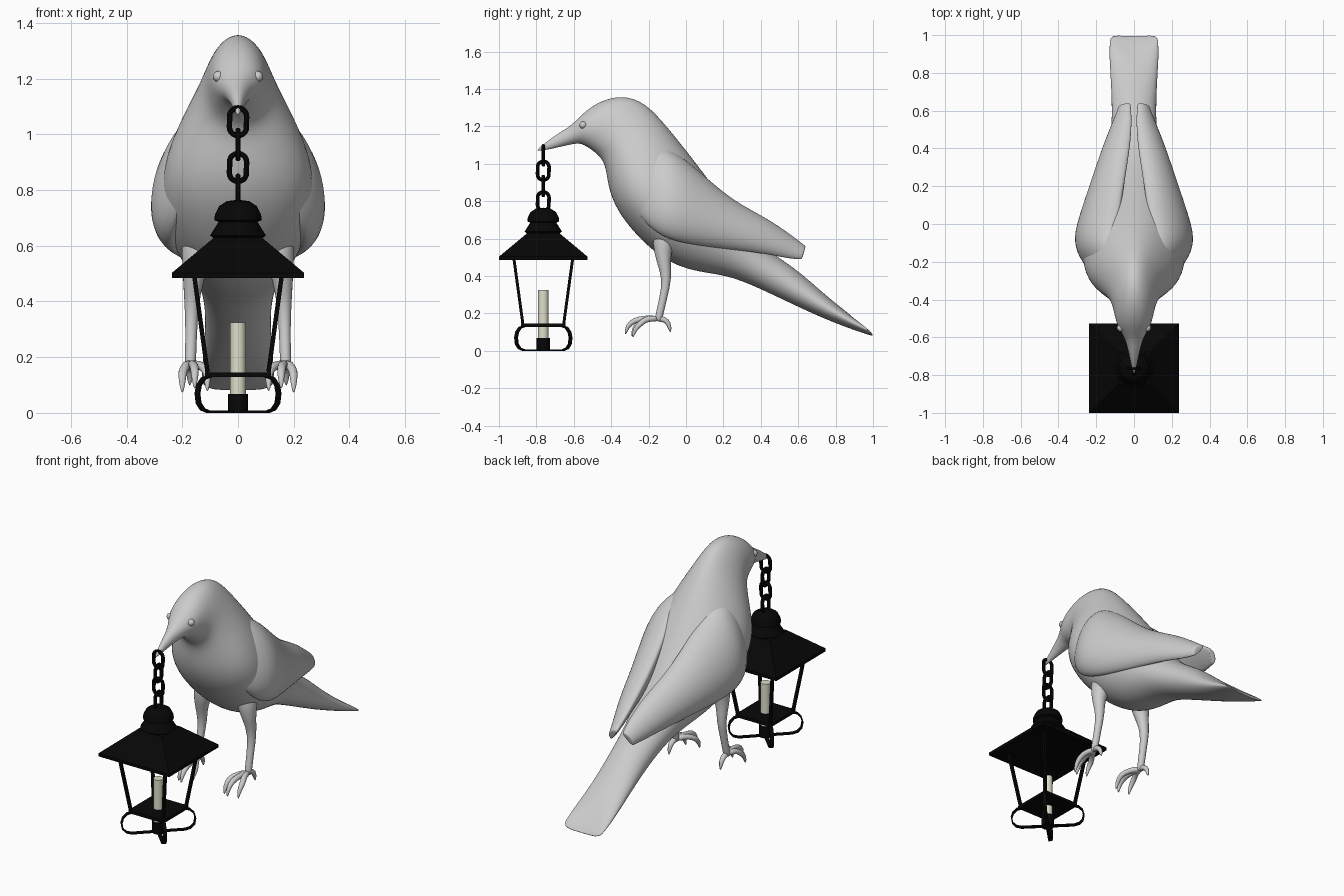
import bpy, bmesh, math
from mathutils import Vector as V

if "Cube" in bpy.data.objects:
    bpy.data.objects.remove(bpy.data.objects["Cube"])

TAU = 2 * math.pi


def material(name, rgb):
    m = bpy.data.materials.new(name)
    m.diffuse_color = (*rgb, 1)
    m.use_nodes = True
    m.node_tree.nodes["Principled BSDF"].inputs["Base Color"].default_value = m.diffuse_color
    return m


BLACK = material("black_iron", (0.002, 0.002, 0.002))
WAX = material("wax", (0.75, 0.74, 0.6))


def loft(name, rings, mat=None, level=0, mirror=False, closed=False, angle=35):
    """Skin a list of point rings; cap the ends unless the loft is a loop."""
    bm = bmesh.new()
    rows = [[bm.verts.new(p) for p in r] for r in rings]
    n = len(rows[0])
    pairs = list(zip(rows, rows[1:])) + ([(rows[-1], rows[0])] if closed else [])
    for a, b in pairs:
        for i in range(n):
            j = (i + 1) % n
            bm.faces.new((a[i], a[j], b[j], b[i]))
    if not closed:
        bm.faces.new(rows[0])
        bm.faces.new(rows[-1])
    bmesh.ops.remove_doubles(bm, verts=bm.verts, dist=1e-5)
    bmesh.ops.recalc_face_normals(bm, faces=bm.faces)
    me = bpy.data.meshes.new(name)
    bm.to_mesh(me)
    bm.free()
    ob = bpy.data.objects.new(name, me)
    bpy.context.collection.objects.link(ob)
    if mat:
        me.materials.append(mat)
    if mirror:
        ob.modifiers.new("Mirror", 'MIRROR').use_mirror_merge = False
    if level:
        s = ob.modifiers.new("Subdivision", 'SUBSURF')
        s.levels = s.render_levels = level
    bpy.ops.object.select_all(action='DESELECT')
    ob.select_set(True)
    bpy.context.view_layer.objects.active = ob
    if level:
        bpy.ops.object.shade_smooth()
    else:
        bpy.ops.object.shade_smooth_by_angle(angle=math.radians(angle))
    return ob


def tube(name, pts, radii, sides=8, closed=False, ref=(1, 0, 0), **kw):
    pts = [V(p) for p in pts]
    n = len(pts)
    rings = []
    for i, p in enumerate(pts):
        a = pts[(i - 1) % n] if closed or i else p
        b = pts[(i + 1) % n] if closed or i < n - 1 else p
        t = (b - a).normalized()
        u = t.cross(V(ref)).normalized()
        v = t.cross(u)
        r = radii[i] if isinstance(radii, list) else radii
        rings.append([p + r * (u * math.cos(TAU * (k + .5) / sides) + v * math.sin(TAU * (k + .5) / sides))
                      for k in range(sides)])
    return loft(name, rings, closed=closed, **kw)


def lathe(name, profile, sides, y, mat, turn=0.0, grow=1.0):
    rings = [[(r * grow * math.cos(TAU * k / sides + turn),
               y + r * grow * math.sin(TAU * k / sides + turn), z) for k in range(sides)]
             for r, z in profile]
    return loft(name, rings, mat)


# Body: top y,z / bottom y,z / half width / narrowing of the upper side / tail sweep
body = [
    (-.797, 1.076, -.797, 1.066, .005, 0, 0), (-.70, 1.155, -.71, 1.08, .023, 0, 0),
    (-.61, 1.205, -.59, 1.11, .048, 0, 0), (-.55, 1.275, -.55, 1.105, .088, 0, 0),
    (-.46, 1.34, -.48, 1.055, .108, .05, 0), (-.34, 1.372, -.43, 1.0, .126, .15, 0),
    (-.215, 1.335, -.42, .87, .17, .38, 0), (-.095, 1.20, -.375, .75, .25, .34, 0),
    (.025, 1.05, -.285, .63, .28, .2, 0), (.13, .91, -.16, .51, .265, .1, 0),
    (.23, .78, -.03, .44, .225, 0, 0), (.32, .66, .1, .415, .18, 0, 0),
    (.43, .54, .25, .395, .14, 0, 0), (.58, .45, .44, .31, .118, 0, 0),
    (.75, .295, .70, .185, .122, 0, 0), (.86, .208, .89, .112, .135, 0, .02),
    (.888, .182, .995, .080, .130, 0, .045), (.89, .18, 1.0, .078, .128, 0, .046)]
rings = []
for ty, tz, by, bz, w, egg, sweep in body:
    t, b = V((0, ty, tz)), V((0, by, bz))
    c, u = (t + b) / 2, (t - b) / 2
    ring = []
    for k in range(16):
        cs, sn = math.cos(TAU * k / 16), math.sin(TAU * k / 16)
        ring.append(c + u * cs + V((w * sn * (1 - egg * cs), 0, 0)) + V((0, .85, -.5)) * sweep * sn * sn)
    rings.append(ring)
loft("bird_body", rings, level=2)

# Folded wings: upper edge / lower edge / outward thickness
wing = [
    ((.10, -.28, 1.04), (.16, -.32, .86), .02), ((.10, -.21, 1.11), (.225, -.25, .70), .07),
    ((.10, -.07, 1.09), (.255, -.13, .59), .148), ((.075, .09, .945), (.23, .02, .56), .13),
    ((.05, .25, .80), (.185, .20, .54), .108), ((.018, .43, .705), (.14, .40, .52), .082),
    ((.012, .56, .62), (.09, .55, .49), .052), ((.018, .635, .56), (.075, .615, .487), .03),
    ((.02, .64, .556), (.074, .62, .489), .028)]
rings = []
for a, b, th in wing:
    a, b = V(a), V(b)
    c, u = (a + b) / 2, (a - b) / 2
    d = u.normalized()
    out = (V((1, 0, 0)) - d * d.x).normalized() * th
    rings.append([c + u * math.cos(TAU * k / 12)
                  + out * math.sin(TAU * k / 12) * (1 if k <= 6 else .3) for k in range(12)])
loft("wing", rings, level=2, mirror=True)

# Eyes
tube("eye", [(.07, -.55, 1.207 - .02 * math.cos(math.pi * i / 8)) for i in range(9)],
     [.02 * math.sin(math.pi * i / 8) + 1e-4 for i in range(9)], sides=14, mirror=True, angle=60)

# Legs and toes
tube("leg", [(.13, -.10, .66), (.145, -.125, .57), (.162, -.122, .48), (.166, -.1, .385),
             (.168, -.122, .28), (.171, -.145, .18), (.171, -.15, .155)],
     [.075, .062, .038, .027, .021, .022, .018], sides=10, mirror=True, level=1)
for n, (x, y, z) in enumerate([(.2, -.285, .07), (.155, -.325, .085), (.11, -.29, .075)]):
    m = (x + .17) / 2
    tube(f"front_toe_{n + 1}", [(.17, -.145, .17), (m, -.205, .175), (x, y + .045, z + .08),
                                (x, y + .01, z + .045), (x, y, z)],
         [.02, .017, .018, .014, .004], mirror=True, level=1)
tube("back_toe", [(.171, -.15, .17), (.172, -.115, .17), (.173, -.09, .145), (.173, -.082, .095)],
     [.02, .017, .016, .004], mirror=True, level=1)

# Lantern: chain of alternating links
LY = -.763
for i in range(4):
    pts = []
    for k in range(20):
        a = TAU * k / 20
        s = .031 * math.cos(a)
        z = 1.045 - .082 * i + .031 * math.sin(a) + math.copysign(.019, math.sin(a + .01))
        pts.append((s, LY, z) if i % 2 == 0 else (0, LY + s, z))
    tube(f"chain_link_{i + 1}", pts, .0105, closed=True, mat=BLACK,
         ref=(0, 1, 0) if i % 2 == 0 else (1, 0, 0))

# Lantern roof, cap and base
SQ = dict(turn=math.pi / 4, grow=math.sqrt(2))
lathe("lantern_roof", [(.001, .60), (.215, .485), (.237, .485), (.237, .503), (.085, .63), (.001, .63)],
      4, LY, BLACK, **SQ)
lathe("lantern_cap", [(.001, .62), (.078, .62), (.1, .637), (.07, .685), (.085, .692), (.083, .712),
                      (.068, .742), (.04, .76), (.001, .765)], 20, LY, BLACK)
lathe("lantern_base", [(.001, .128), (.119, .128), (.119, .145), (.001, .145)], 4, LY, BLACK, **SQ)
lathe("candle_holder", [(.001, 0), (.036, 0), (.036, .068), (.001, .068)], 16, LY, BLACK)
lathe("candle", [(.001, .06), (.028, .06), (.028, .325), (.001, .325)], 20, LY, WAX)

# Corner posts
for sx in (-1, 1):
    for sy in (-1, 1):
        tube("lantern_post", [(sx * .108, LY + sy * .108, .135), (sx * .157, LY + sy * .157, .492)],
             .011, sides=4, mat=BLACK)

# Four curled flat feet running out to the corners under the base
curl = [(.14, .132), (.175, .124), (.198, .1), (.206, .07), (.2, .035), (.18, .013), (.15, .004), (.0, .004)]
for i in range(4):
    ca, sa = math.cos(TAU * (i + .5) / 4), math.sin(TAU * (i + .5) / 4)
    rings = []
    for k, (r, z) in enumerate(curl):
        r0, z0 = curl[max(k - 1, 0)]
        r1, z1 = curl[min(k + 1, len(curl) - 1)]
        t = V((r1 - r0, z1 - z0)).normalized() * .004
        rings.append([(ca * (r - s * t.y) - sa * h, LY + sa * (r - s * t.y) + ca * h, z + s * t.x)
                      for s, h in ((-1, -.011), (1, -.011), (1, .011), (-1, .011))])
    loft(f"lantern_foot_{i + 1}", rings, BLACK)
